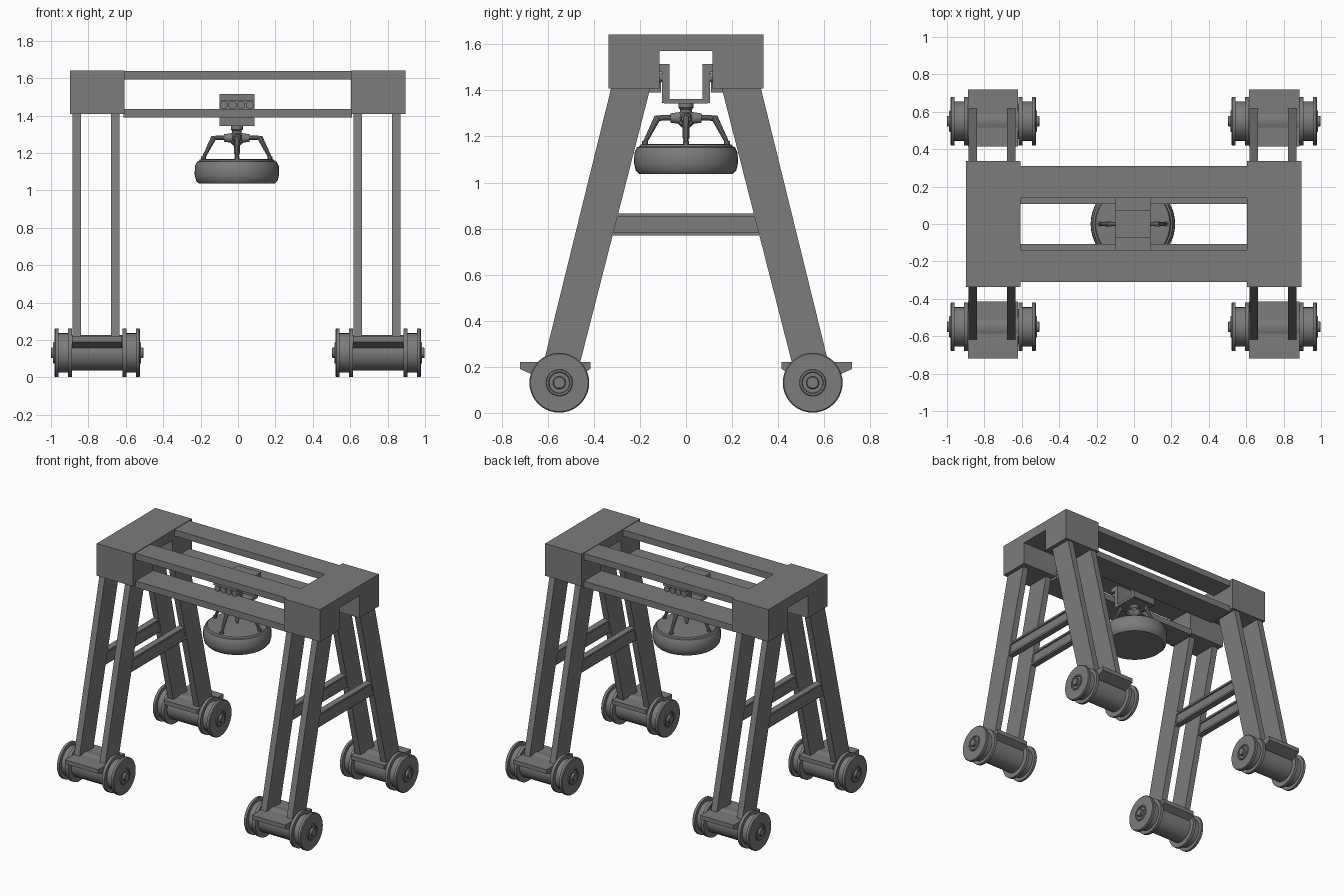
import bpy, bmesh, math
from mathutils import Matrix, Vector

if "Cube" in bpy.data.objects:
    bpy.data.objects.remove(bpy.data.objects["Cube"])

CX = -0.006                      # centre line of trolley and magnet
FRAMES = {"left": -0.753, "right": 0.750}
STEEL = bpy.data.materials.new("dark_steel")
STEEL.diffuse_color = (0.2, 0.2, 0.2, 1)
STEEL.use_nodes = True
STEEL.node_tree.nodes["Principled BSDF"].inputs["Base Color"].default_value = STEEL.diffuse_color


def finish(name, bm, smooth=False):
    bmesh.ops.recalc_face_normals(bm, faces=bm.faces)
    me = bpy.data.meshes.new(name)
    bm.to_mesh(me)
    bm.free()
    me.materials.append(STEEL)
    ob = bpy.data.objects.new(name, me)
    bpy.context.collection.objects.link(ob)
    if smooth:
        bpy.ops.object.select_all(action='DESELECT')
        ob.select_set(True)
        bpy.context.view_layer.objects.active = ob
        bpy.ops.object.shade_smooth_by_angle(angle=math.radians(32))
    return ob


def box(name, x0, x1, y0, y1, z0, z1):
    return prism(name, [(y0, z0), (y1, z0), (y1, z1), (y0, z1)], x0, x1)


def prism(name, yz, x0, x1):
    """Extrude a y-z outline along x."""
    bm = bmesh.new()
    face = bm.faces.new([bm.verts.new((x0, y, z)) for y, z in yz])
    new = bmesh.ops.extrude_face_region(bm, geom=[face])["geom"]
    bmesh.ops.translate(bm, vec=(x1 - x0, 0, 0),
                        verts=[v for v in new if isinstance(v, bmesh.types.BMVert)])
    # the start face is kept or consumed depending on context; make sure it exists
    if not face.is_valid:
        bmesh.ops.holes_fill(bm, edges=[e for e in bm.edges if e.is_boundary])
    return finish(name, bm)


def lathe(name, profile, loc, axis='Z', n=40):
    """Revolve (radius, height) points that begin and end on the axis."""
    bm = bmesh.new()
    vs = [bm.verts.new((r, 0, h)) for r, h in profile]
    es = [bm.edges.new(p) for p in zip(vs, vs[1:])]
    bmesh.ops.spin(bm, geom=vs + es, cent=(0, 0, 0), axis=(0, 0, 1),
                   angle=math.tau, steps=n, use_duplicate=False)
    bmesh.ops.remove_doubles(bm, verts=bm.verts, dist=1e-5)
    rot = Matrix.Rotation(math.pi / 2, 4, 'Y') if axis == 'X' else Matrix()
    bmesh.ops.transform(bm, matrix=Matrix.Translation(loc) @ rot, verts=bm.verts)
    return finish(name, bm, True)


def rod(name, a, b, r, n=12, r2=None):
    """Round bar from a to b, tapering to r2 if given."""
    a, b = Vector(a), Vector(b)
    bm = bmesh.new()
    bmesh.ops.create_cone(bm, cap_ends=True, segments=n, radius1=r, radius2=r2 or r,
                          depth=(b - a).length)
    m = Matrix.Translation((a + b) / 2) @ (b - a).to_track_quat('Z', 'Y').to_matrix().to_4x4()
    bmesh.ops.transform(bm, matrix=m, verts=bm.verts)
    return finish(name, bm, True)


# flanged wheel with flat outer face and stepped hub, centred on its tread
WHEEL = [(0, -.047), (.13, -.047), (.13, -.025), (.105, -.025), (.105, .025),
         (.13, .025), (.13, .042), (.125, .047), (.058, .047), (.055, .053),
         (.047, .053), (.044, .047), (.028, .047), (.028, .062), (.024, .066), (0, .066)]

for side, fx in FRAMES.items():
    # end cap, an inverted U
    prism(side + "_end_cap", [(-.337, 1.408), (-.337, 1.642), (.337, 1.642), (.337, 1.408),
                              (.115, 1.408), (.115, 1.57), (-.115, 1.57), (-.115, 1.408)],
          fx - .146, fx + .146)
    for row, dx in (("outer", -.11), ("inner", .096)):
        x0, x1 = fx + dx - .0225, fx + dx + .0225
        # cross brace: recessed web between two flanges
        prism(f"{side}_{row}_brace_web", [(-.32, .78), (.32, .78), (.3, .855), (-.3, .855)],
              x0 + .012, x1 - .012)
        for nm, z, w in (("bottom", .77, .318), ("top", .851, .298)):
            prism(f"{side}_{row}_brace_{nm}", [(-w, z), (w, z), (w - .004, z + .014),
                                               (-w + .004, z + .014)], x0, x1)
        for end, s in (("front", -1), ("back", 1)):
            prism(f"{side}_{row}_{end}_leg",
                  [(s * .155, 1.41), (s * .325, 1.41), (s * .635, .15), (s * .477, .15)], x0, x1)
    for end, s in (("front", -1), ("back", 1)):
        # axle housing with its wedge-lipped plate
        prism(f"{side}_{end}_bogie_plate",
              [(s * .415, .22), (s * .72, .22), (s * .72, .19), (s * .652, .16), (s * .61, .15),
               (s * .49, .15), (s * .415, .19)], fx - .134, fx + .134)
        rod(f"{side}_{end}_axle_drum", (fx - .136, s * .55, .132), (fx + .136, s * .55, .132), .095, 40)
        # wheel on each end of the housing
        for nm, d in (("a", -1), ("b", 1)):
            lathe(f"{side}_{end}_wheel_{nm}", [(r, h * d) for r, h in WHEEL],
                  (fx + d * .182, s * .55, .131), 'X', 40)

# long bridge beams
for end, s in (("front", -1), ("back", 1)):
    box(end + "_upper_beam", -.615, .615, *sorted((s * .138, s * .31)), 1.592, 1.638)
    box(end + "_lower_beam", -.612, .61, *sorted((s * .108, s * .308)), 1.39, 1.436)

    # trolley side wall, flange and rollers
    prism(end + "_trolley_side", [(s * .072, 1.345), (s * .072, 1.515), (s * .14, 1.515),
                                  (s * .14, 1.48), (s * .104, 1.48), (s * .104, 1.345)],
          CX - .094, CX + .094)
    for i in range(4):
        x = CX - .069 + i * .046
        rod(f"{end}_trolley_roller_{i + 1}", (x, s * .1, 1.457), (x, s * .132, 1.457), .0215, 16)
box("trolley_floor", CX - .094, CX + .094, -.095, .095, 1.343, 1.362)

# swivel shaft and hub under the trolley
lathe("swivel_shaft", [(0, 1.35), (.032, 1.35), (.032, 1.325), (.025, 1.318), (.025, 1.3),
                       (.034, 1.295), (.034, 1.255), (.024, 1.245), (.016, 1.238), (.016, 1.2),
                       (.009, 1.178), (0, 1.178)], (CX, 0, 0), n=20)

# four suspension arms
for i in range(4):
    c, s = round(math.cos(i * math.pi / 2)), round(math.sin(i * math.pi / 2))

    def at(r, z):
        return (CX + c * r, s * r, z)
    rod(f"arm_lug_{i + 1}", at(.02, 1.28), at(.068, 1.28), .027, 12, .02)
    rod(f"arm_upper_{i + 1}", at(.055, 1.283), at(.13, 1.279), .012, 10)
    rod(f"arm_lower_{i + 1}", at(.122, 1.285), at(.178, 1.175), .015, 10, .009)
    rod(f"arm_foot_{i + 1}", at(.178, 1.155), at(.178, 1.18), .014, 10)

# lifting magnet
lathe("magnet", [(0, 1.165), (.18, 1.167), (.198, 1.165), (.203, 1.156), (.213, 1.153),
                 (.224, 1.13), (.226, 1.085), (.218, 1.052), (.202, 1.036), (0, 1.036)],
      (CX, 0, 0), n=40)
